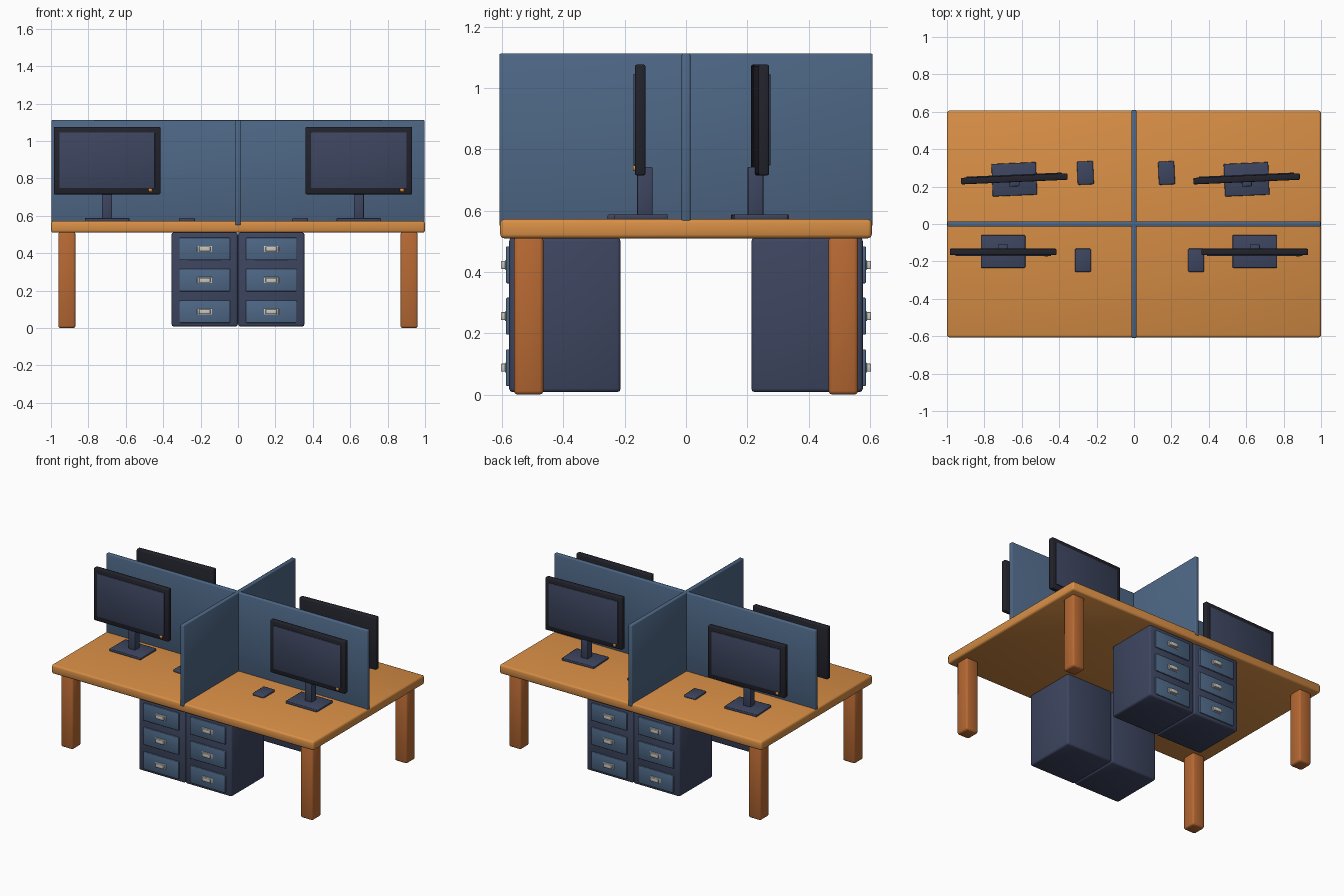
import bpy
import math
from mathutils import Matrix, Vector

cube = bpy.data.objects.get("Cube")
if cube:
    bpy.data.objects.remove(cube, do_unlink=True)


def material(name, rgb):
    m = bpy.data.materials.new(name)
    m.use_nodes = True
    m.diffuse_color = (*rgb, 1)
    m.node_tree.nodes["Principled BSDF"].inputs["Base Color"].default_value = (*rgb, 1)
    return m


WOOD = material("orange wood", (0.68, 0.27, 0.06))
LEG = material("reddish wood", (0.47, 0.14, 0.033))
BLUE = material("panel blue", (0.075, 0.135, 0.235))
SLATE = material("dark slate", (0.047, 0.06, 0.115))
BLACK = material("bezel black", (0.016, 0.016, 0.025))
METAL = material("handle metal", (0.58, 0.57, 0.53))
AMBER = material("power light amber", (0.75, 0.3, 0.05))


def box(name, x, y, z, mat, bevel=0.004, frame=Matrix()):
    """Softly bevelled box from (min, max) ranges, placed in a local frame."""
    lo, hi = Vector((x[0], y[0], z[0])), Vector((x[1], y[1], z[1]))
    bpy.ops.mesh.primitive_cube_add(size=1)
    ob = bpy.context.object
    ob.name = name
    size = hi - lo
    ob.data.transform(Matrix.Diagonal((*size, 1)))
    ob.matrix_world = frame @ Matrix.Translation((lo + hi) / 2)
    ob.data.materials.append(mat)
    for p in ob.data.polygons:
        p.use_smooth = True
    if bevel:
        mod = ob.modifiers.new("soft_edges", "BEVEL")
        mod.width = bevel
        mod.segments = 2
    return ob


def placed(x, y, degrees=0):
    return Matrix.Translation((x, y, 0)) @ Matrix.Rotation(math.radians(degrees), 4, "Z")


# Table top and legs
box("table_top", (-1, 1), (-0.606, 0.606), (0.51, 0.572), WOOD, 0.012)
for sx in (-1, 1):
    for sy in (-1, 1):
        box("table_leg", (-0.046, 0.046), (-0.048, 0.048), (0, 0.515), LEG, 0.012,
            placed(sx * 0.915, sy * 0.513))

# Crossed divider panels
box("long_divider", (-0.997, 0.997), (-0.014, 0.014), (0.56, 1.112), BLUE, 0.005)
box("cross_divider", (-0.014, 0.014), (-0.609, 0.609), (0.55, 1.112), BLUE, 0.005)


def cabinet(frame):
    """Three-drawer cabinet whose front faces local -y."""
    box("cabinet", (-0.177, 0.177), (-0.577, -0.213), (0.008, 0.512), SLATE, 0.012, frame)
    for z in (0.088, 0.256, 0.423):
        box("drawer_front", (-0.135, 0.135), (-0.587, -0.57), (z - 0.06, z + 0.06),
            BLUE, 0.004, frame)
        box("handle_plate", (-0.04, 0.04), (-0.59, -0.58), (z - 0.016, z + 0.016),
            METAL, 0.002, frame)
        box("handle_grip", (-0.03, 0.03), (-0.604, -0.588), (z - 0.013, z + 0.013),
            METAL, 0.003, frame)


for turn in (0, 180):
    for x in (-0.178, 0.178):
        cabinet(Matrix.Rotation(math.radians(turn), 4, "Z") @ Matrix.Translation((x, 0, 0)))


def monitor(frame):
    """Monitor on a stand, screen facing local -y."""
    box("monitor_base", (-0.119, 0.119), (-0.087, 0.087), (0.57, 0.588), SLATE, 0.004, frame)
    box("monitor_neck", (-0.027, 0.027), (-0.012, 0.038), (0.58, 0.742), SLATE, 0.004, frame)
    box("monitor_body", (-0.285, 0.285), (-0.02, 0.015), (0.715, 1.076), BLACK, 0.006, frame)
    box("screen", (-0.255, 0.255), (-0.025, -0.018), (0.748, 1.046), SLATE, 0.002, frame)
    box("power_light", (0.221, 0.241), (-0.026, -0.018), (0.729, 0.747), AMBER, 0, frame)


# Four workstations: monitor position and turn, then mouse position
stations = [
    (-0.70, -0.147, 0, -0.273, -0.194),
    (0.646, -0.147, 0, 0.332, -0.194),
    (-0.64, 0.239, 182.5, -0.26, 0.273),
    (0.602, 0.239, 182.5, 0.174, 0.273),
]
for mx, my, turn, px, py in stations:
    monitor(placed(mx, my, turn))
    box("mouse", (-0.043, 0.043), (-0.062, 0.062), (0.568, 0.588), SLATE, 0.006,
        placed(px, py, turn))
